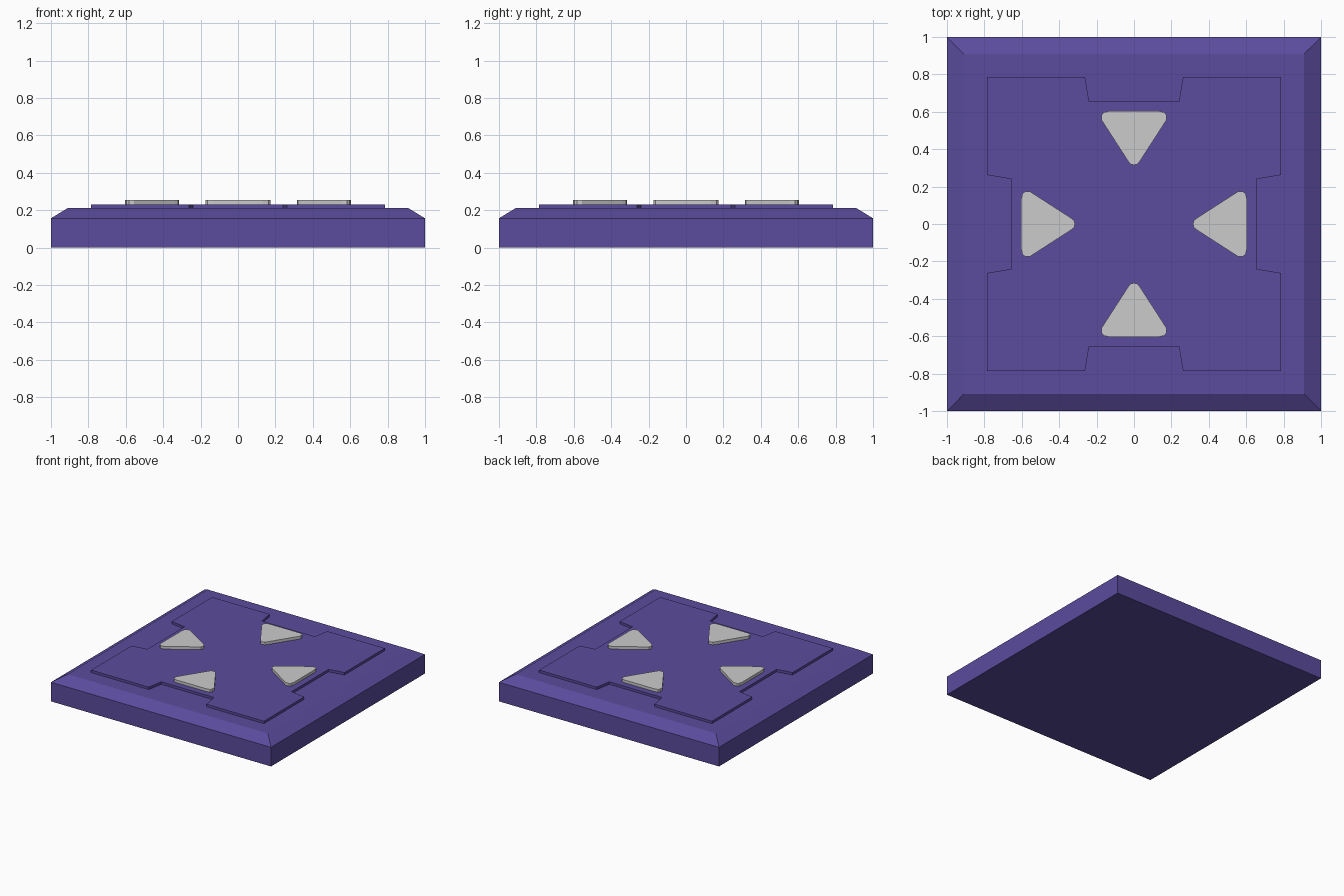
import bpy
import bmesh
from mathutils import Matrix
from math import pi

if "Cube" in bpy.data.objects:
    bpy.data.objects.remove(bpy.data.objects["Cube"])

purple = bpy.data.materials.new("purple")
purple.diffuse_color = (0.104, 0.072, 0.338, 1)
purple.use_nodes = True
purple.node_tree.nodes["Principled BSDF"].inputs["Base Color"].default_value = purple.diffuse_color


def solid(name, rings, material=None):
    """Closed solid lofted through rings of (outline, height)."""
    bm = bmesh.new()
    loops = [[bm.verts.new((x, y, z)) for x, y in pts] for pts, z in rings]
    n = len(loops[0])
    for low, high in zip(loops, loops[1:]):
        for i in range(n):
            j = (i + 1) % n
            bm.faces.new((low[i], low[j], high[j], high[i]))
    bm.faces.new(loops[0][::-1])
    bm.faces.new(loops[-1])
    bmesh.ops.recalc_face_normals(bm, faces=bm.faces)
    mesh = bpy.data.meshes.new(name)
    bm.to_mesh(mesh)
    bm.free()
    if material:
        mesh.materials.append(material)
    obj = bpy.data.objects.new(name, mesh)
    bpy.context.collection.objects.link(obj)
    return obj


def square(r):
    return [(-r, -r), (r, -r), (r, r), (-r, r)]


# Base slab with a chamfered top rim
solid("base_slab", [(square(1), 0), (square(1), 0.157), (square(0.91), 0.212)], purple)

# Raised plate: one side's notch repeated around four sides
side = [(-0.785, -0.785), (-0.262, -0.785), (-0.24, -0.655),
        (0.24, -0.655), (0.262, -0.785)]
plate = []
for k in range(4):
    for x, y in side:
        for _ in range(k):
            x, y = -y, x
        plate.append((x, y))
solid("raised_plate", [(plate, 0.205), (plate, 0.232)], purple)

# Four rounded arrow buttons pointing to the centre
half = [(0.135, -0.603), (0.162, -0.597), (0.173, -0.583), (0.173, -0.555),
        (0.033, -0.338), (0.02, -0.321)]
arrow = half + [(0, -0.315)] + [(-x, y) for x, y in reversed(half)]
for k, where in enumerate(("front", "right", "back", "left")):
    button = solid(where + "_arrow_button", [(arrow, 0.225), (arrow, 0.255)])
    button.data.transform(Matrix.Rotation(k * pi / 2, 4, "Z"))
